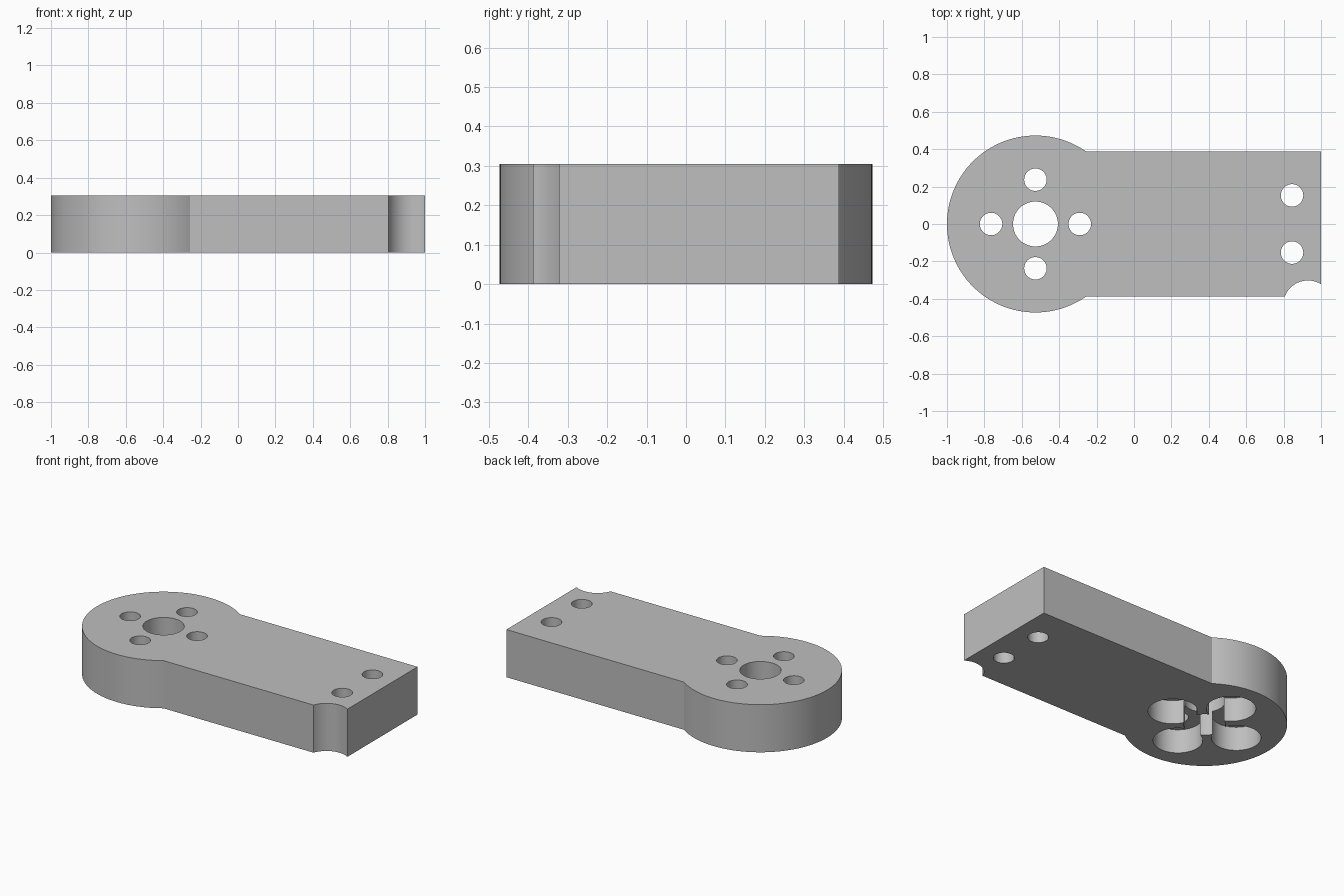
import bpy
import bmesh
from math import sin, cos, asin, acos, pi

cube = bpy.data.objects.get("Cube")
if cube:
    bpy.data.objects.remove(cube, do_unlink=True)

HEIGHT = 0.305
HUB_X, HUB_R = -0.527, 0.473      # round end
HALF_W = 0.388                    # half width of the arm
BOLT_RING, BOLT_R = 0.237, 0.06
NOTCH_X, NOTCH_Y, NOTCH_R = 0.93, -0.4345, 0.1325


def arc(cx, cy, r, start, end, steps):
    """Points along an arc, both ends included."""
    angles = [start + (end - start) * i / steps for i in range(steps + 1)]
    return [(cx + r * cos(a), cy + r * sin(a)) for a in angles]


def prism(name, outline, bottom, top):
    """Extrude a flat outline into a solid."""
    bm = bmesh.new()
    face = bm.faces.new([bm.verts.new((x, y, bottom)) for x, y in outline])
    new = bmesh.ops.extrude_face_region(bm, geom=[face])["geom"]
    verts = [v for v in new if isinstance(v, bmesh.types.BMVert)]
    bmesh.ops.translate(bm, vec=(0, 0, top - bottom), verts=verts)
    bmesh.ops.recalc_face_normals(bm, faces=bm.faces)
    mesh = bpy.data.meshes.new(name)
    bm.to_mesh(mesh)
    bm.free()
    obj = bpy.data.objects.new(name, mesh)
    bpy.context.collection.objects.link(obj)
    return obj


def drill(body, x, y, r, top=HEIGHT + 0.1):
    """Cut a round hole from below, up to the given height."""
    cutter = prism("hole_cutter", arc(x, y, r, 0, 2 * pi, 64)[:-1], -0.1, top)
    cutter.hide_render = True
    mod = body.modifiers.new("hole", 'BOOLEAN')
    mod.operation, mod.solver, mod.object = 'DIFFERENCE', 'EXACT', cutter
    bpy.context.view_layer.objects.active = body
    bpy.ops.object.modifier_apply(modifier=mod.name)
    bpy.data.objects.remove(cutter, do_unlink=True)


# Plate: round hub, straight arm, curved notch in the front corner
neck = asin(HALF_W / HUB_R)
outline = arc(HUB_X, 0, HUB_R, neck, 2 * pi - neck, 96)
outline += arc(NOTCH_X, NOTCH_Y, NOTCH_R,
               pi - asin((-HALF_W - NOTCH_Y) / NOTCH_R),
               acos((1 - NOTCH_X) / NOTCH_R), 24)
outline.append((1, HALF_W))
body = prism("arm_plate", outline, 0, HEIGHT)

# Hub: centre bore, four bolt holes with wide counterbores underneath
drill(body, HUB_X, 0, 0.12)
for i in range(4):
    x = HUB_X + BOLT_RING * cos(i * pi / 2)
    y = BOLT_RING * sin(i * pi / 2)
    drill(body, x, y, BOLT_R)
    drill(body, x, y, 0.142, HEIGHT / 2)

# Arm end: a pair of through holes
for side in (-1, 1):
    drill(body, 0.845, side * 0.153, BOLT_R)

# Single grey material
grey = bpy.data.materials.new("plain_grey")
grey.use_nodes = True
colour = (0.52, 0.52, 0.52, 1)
grey.diffuse_color = colour
grey.node_tree.nodes["Principled BSDF"].inputs["Base Color"].default_value = colour
body.data.materials.clear()
body.data.materials.append(grey)

bpy.ops.object.select_all(action='DESELECT')
body.select_set(True)
bpy.context.view_layer.objects.active = body
bpy.ops.object.shade_smooth_by_angle(angle=pi / 6)
